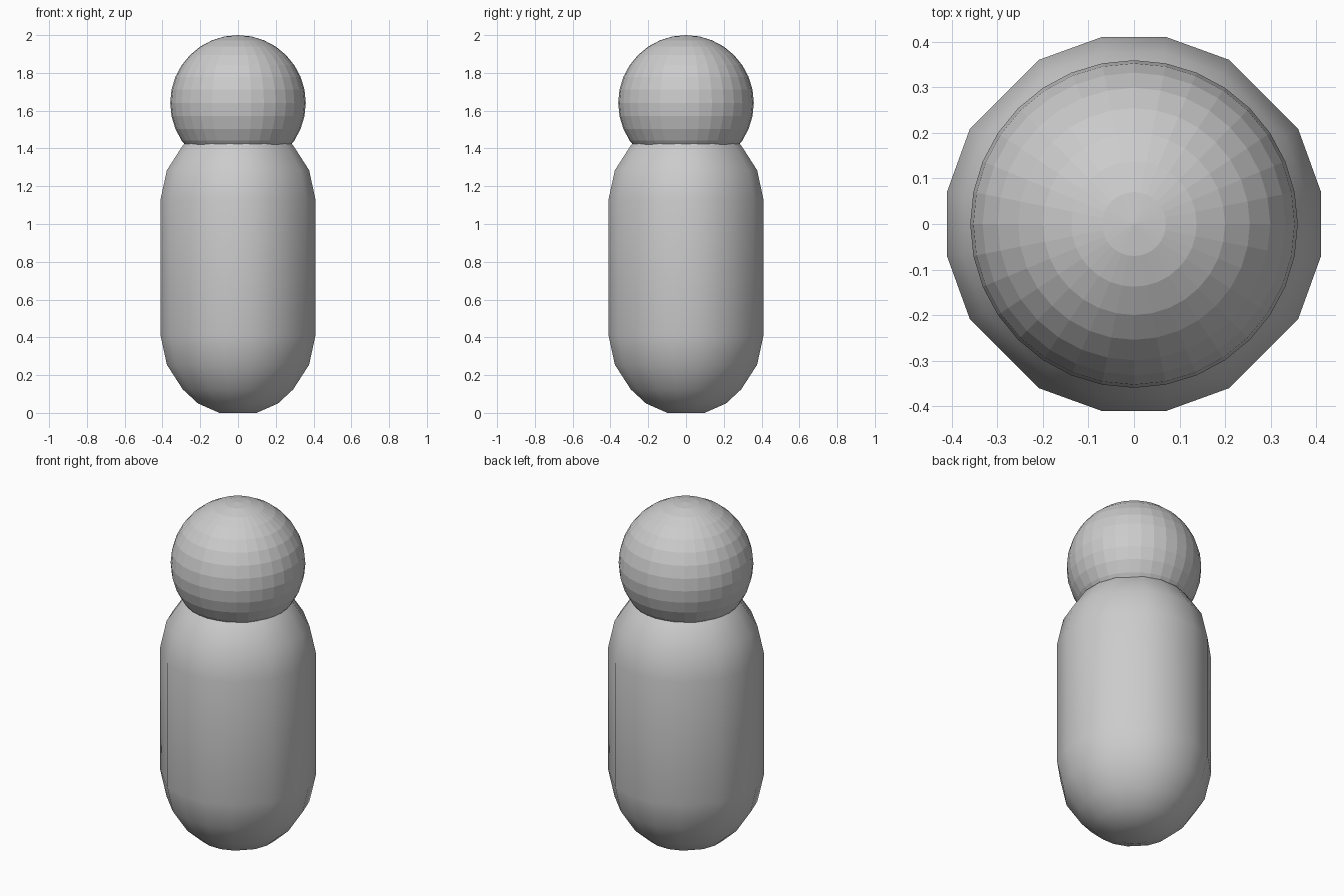
import bpy, bmesh
from math import radians, cos, sin

if "Cube" in bpy.data.objects:
    bpy.data.objects.remove(bpy.data.objects["Cube"])

# Sixteen-sided section, unevenly spaced: four corners per quadrant
angles = [q * 90 + a for q in range(4) for a in (9.7, 30.2, 59.8, 80.3)]

# Capsule profile (radius, height), lower half mirrored about mid height
mid = 0.77
lower = [(0.10, 0.0), (0.215, 0.05), (0.297, 0.125), (0.382, 0.255), (0.416, 0.41)]
profile = lower + [(r, 2 * mid - z) for r, z in reversed(lower)]

# Body: rings bridged into a closed, smooth capsule
bm = bmesh.new()
rings = [[bm.verts.new((r * cos(radians(a)), r * sin(radians(a)), z)) for a in angles]
         for r, z in profile]
n = len(angles)
for low, high in zip(rings, rings[1:]):
    for i in range(n):
        j = (i + 1) % n
        bm.faces.new((low[i], low[j], high[j], high[i]))
bm.faces.new(list(reversed(rings[0])))
bm.faces.new(rings[-1])
for f in bm.faces:
    f.smooth = True
mesh = bpy.data.meshes.new("body")
bm.to_mesh(mesh)
bm.free()
bpy.context.collection.objects.link(bpy.data.objects.new("body", mesh))

# Head: flat-shaded ball sunk into the top of the body
bpy.ops.mesh.primitive_uv_sphere_add(segments=32, ring_count=16, radius=0.359,
                                     location=(0, 0, 1.641))
bpy.context.object.name = "head"
